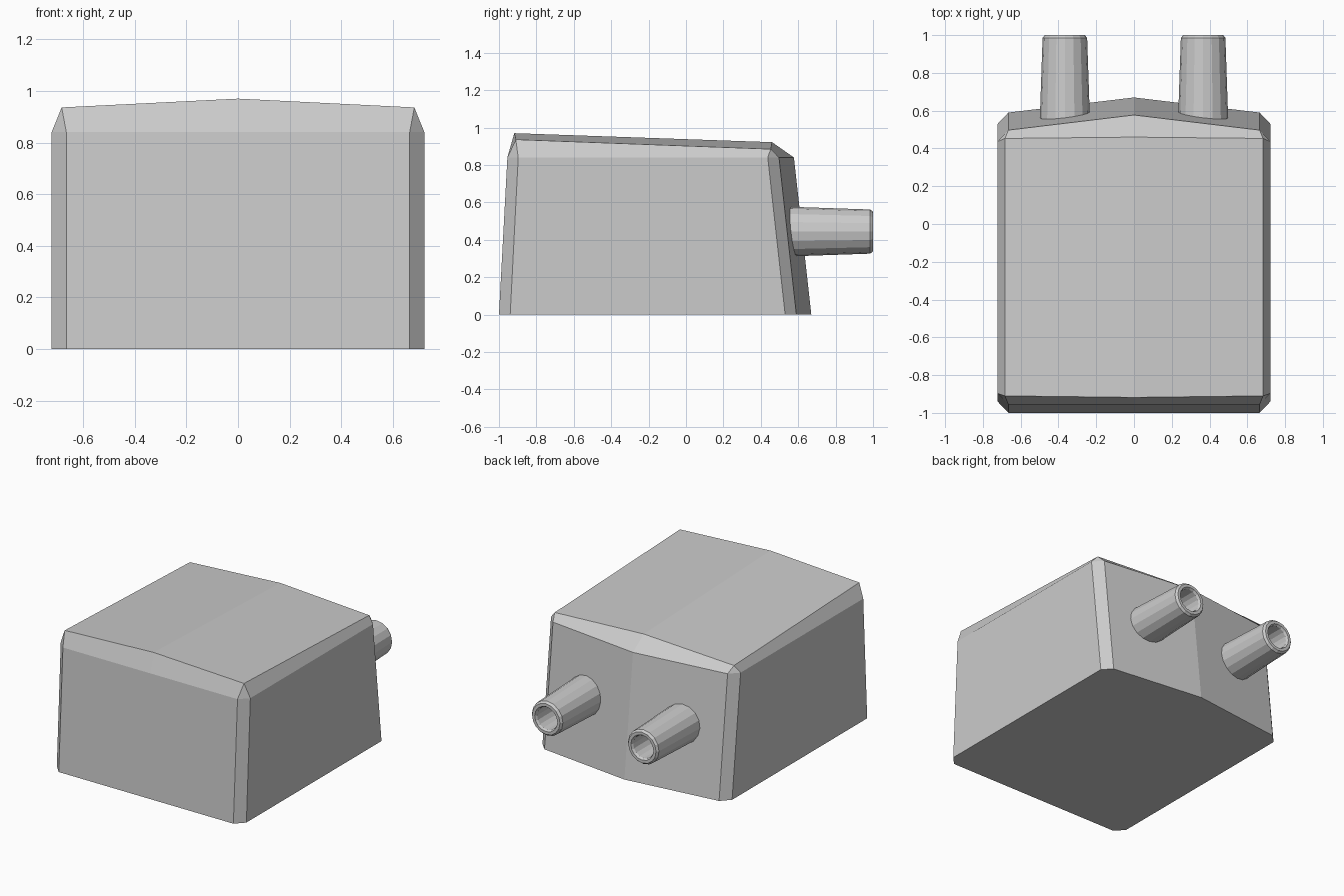
import bpy, bmesh, math

if "Cube" in bpy.data.objects:
    bpy.data.objects.remove(bpy.data.objects["Cube"])


def make_object(name, bm):
    bmesh.ops.remove_doubles(bm, verts=bm.verts[:], dist=0.0005)
    bmesh.ops.recalc_face_normals(bm, faces=bm.faces[:])
    mesh = bpy.data.meshes.new(name)
    bm.to_mesh(mesh)
    bm.free()
    obj = bpy.data.objects.new(name, mesh)
    bpy.context.collection.objects.link(obj)
    return obj


# Housing: right half lofted through three half-rings, then mirrored
rings = [
    [(0, -1, 0), (.665, -1, 0), (.722, -.94, 0),
     (.722, .53, 0), (.665, .59, 0), (0, .67, 0)],
    [(0, -.955, .84), (.665, -.955, .84), (.722, -.897, .84),
     (.722, .437, .84), (.665, .497, .84), (0, .577, .84)],
    [(0, -.918, .97), (.683, -.91, .936), (.683, -.91, .936),
     (.683, .453, .885), (.683, .453, .885), (0, .46, .922)],
]
bm = bmesh.new()
layers = [[bm.verts.new(p) for p in ring] for ring in rings]
for low, high in zip(layers, layers[1:]):
    for i in range(5):
        bm.faces.new((low[i], low[i + 1], high[i + 1], high[i]))
bm.faces.new(layers[0][::-1])
bm.faces.new([layers[2][i] for i in (0, 1, 3, 5)])
housing = make_object("housing", bm)
# the open half has its normals pointing outwards: check via the bottom face
bottom = min(housing.data.polygons, key=lambda p: p.center.z)
if bottom.normal.z > 0:
    housing.data.flip_normals()
mirror = housing.modifiers.new("mirror", 'MIRROR')
mirror.use_axis[0] = True
mirror.use_clip = True


# Nozzles: tapered hollow spouts, radius/y profile spun around the y direction
def nozzle(name, x, z=.444, sides=16):
    profile = [(.133, .545), (.118, .985), (.106, 1.0),
               (.086, 1.0), (.078, .985), (.078, .6)]
    bm = bmesh.new()
    loops = []
    for r, y in profile:
        loops.append([bm.verts.new((x + r * math.cos(a), y, z + r * math.sin(a)))
                      for a in (math.tau * k / sides for k in range(sides))])
    for a, b in zip(loops, loops[1:]):
        for k in range(sides):
            n = (k + 1) % sides
            bm.faces.new((a[k], a[n], b[n], b[k]))
    bm.faces.new(loops[0])
    bm.faces.new(loops[-1])
    return make_object(name, bm)


for side, label in ((-1, "left"), (1, "right")):
    nozzle(label + "_nozzle", side * .366)
